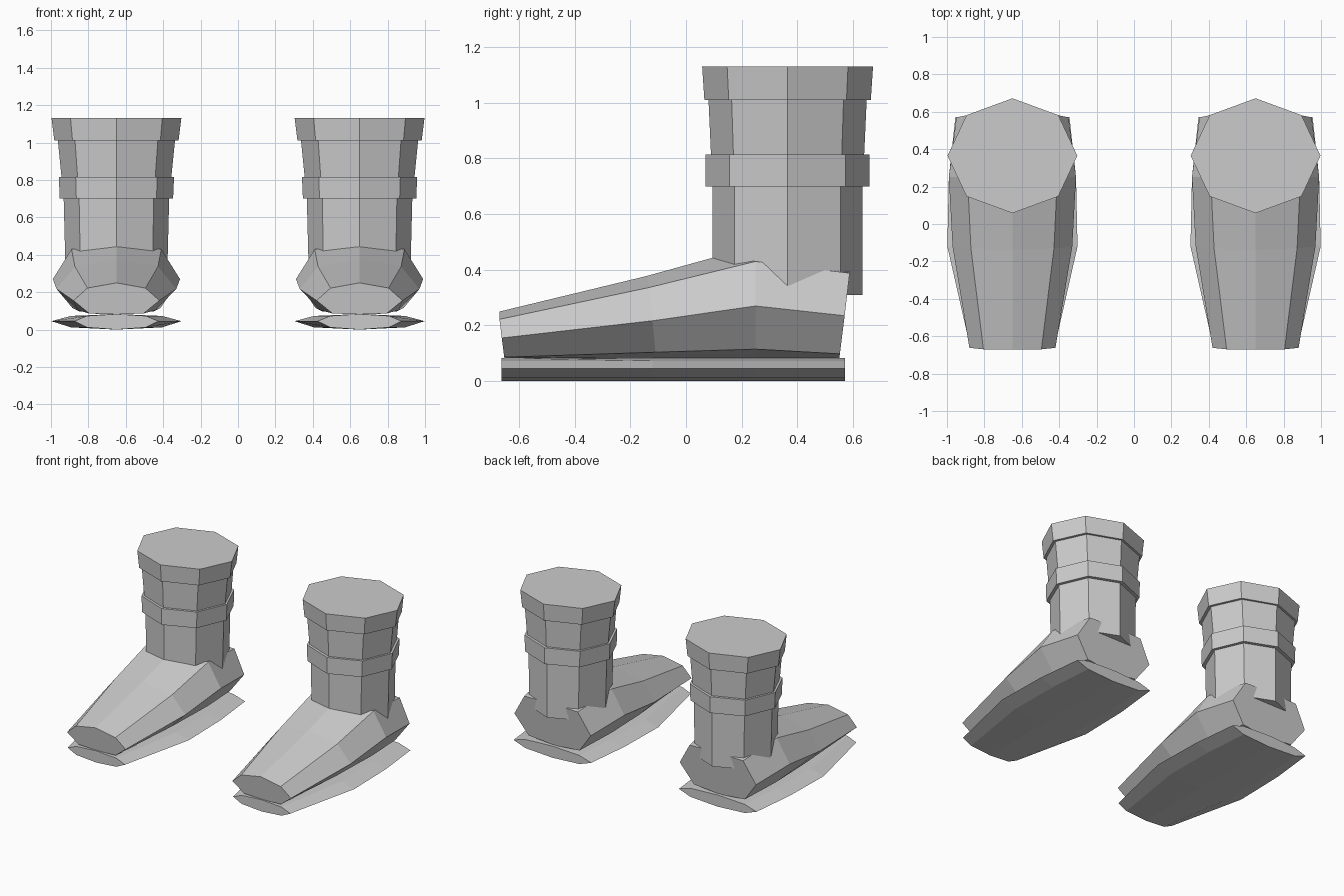
import bpy, bmesh
from math import sin, cos, pi

if "Cube" in bpy.data.objects:
    bpy.data.objects.remove(bpy.data.objects["Cube"])

BOOT_X = 0.65      # sideways position of each boot
SHAFT_Y = 0.365    # centre of the leg opening


def loft(name, rings):
    """Skin a list of equal-length rings, cap both ends, mirror to the other boot."""
    bm = bmesh.new()
    loops = [[bm.verts.new(p) for p in ring] for ring in rings]
    n = len(loops[0])
    for a, b in zip(loops, loops[1:]):
        for i in range(n):
            j = (i + 1) % n
            bm.faces.new((a[i], a[j], b[j], b[i]))
    bm.faces.new(loops[0])
    bm.faces.new(loops[-1])
    bmesh.ops.recalc_face_normals(bm, faces=bm.faces)
    mesh = bpy.data.meshes.new(name)
    bm.to_mesh(mesh)
    bm.free()
    obj = bpy.data.objects.new(name, mesh)
    bpy.context.collection.objects.link(obj)
    obj.modifiers.new("other_boot", 'MIRROR').use_axis[0] = True
    return obj


def leg_ring(z, rx, ry):
    """Horizontal octagon with corners on the axes."""
    return [(BOOT_X + rx * cos(i * pi / 4), SHAFT_Y + ry * sin(i * pi / 4), z)
            for i in range(8)]


def foot_ring(half):
    """Upright octagon from its right half, listed top centre to bottom centre."""
    right = [(BOOT_X + w, y, z) for w, y, z in half]
    left = [(BOOT_X - w, y, z) for w, y, z in half[-2:0:-1]]
    return right + left


# Leg shaft, middle strap and top cuff
loft("boot_shaft", [leg_ring(0.31, 0.272, 0.27), leg_ring(0.70, 0.282, 0.27),
                    leg_ring(1.05, 0.317, 0.286)])
loft("ankle_strap", [leg_ring(0.70, 0.303, 0.295), leg_ring(0.815, 0.308, 0.295)])
loft("top_cuff", [leg_ring(1.01, 0.332, 0.299), leg_ring(1.13, 0.347, 0.307)])

# Foot upper, toe to heel: (half width, y, z)
loft("boot_foot", [foot_ring(h) for h in (
    [(0, -.67, .25), (.155, -.67, .222), (.23, -.662, .155), (.145, -.653, .086), (0, -.653, .082)],
    [(0, -.14, .378), (.222, -.13, .337), (.32, -.12, .217), (.21, -.11, .104), (0, -.11, .08)],
    [(0, .12, .45), (.24, .25, .43), (.34, .25, .27), (.235, .25, .115), (0, .25, .08)],
    [(0, .59, .395), (.21, .588, .388), (.30, .57, .235), (.20, .553, .098), (0, .55, .08)],
)])

# Thin sole with a pointed edge: (y, half width)
loft("boot_sole", [foot_ring([(0, y, .083), (.7 * w, y, .073), (w, y, .045),
                              (.7 * w, y, .012), (0, y, 0)])
                   for y, w in ((-.662, .225), (-.12, .348), (.25, .34), (.572, .305))])
